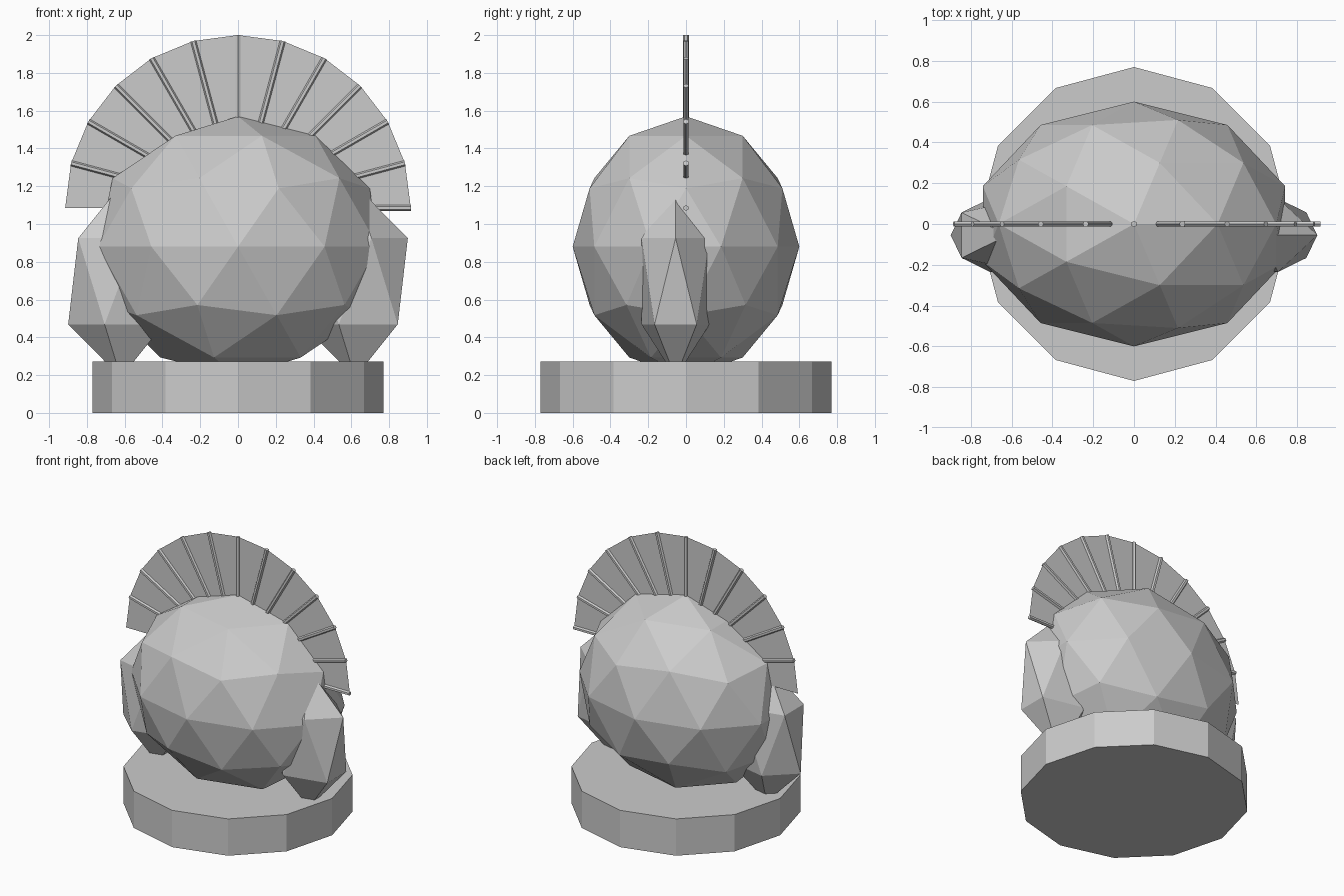
import bpy, bmesh, math
from mathutils import Vector, Matrix

if "Cube" in bpy.data.objects:
    bpy.data.objects.remove(bpy.data.objects["Cube"])

FAN_C = Vector((0, 0, 1.085))
R_IN, R_OUT, STEPS = 0.40, 0.915, 12


def add_object(name, bm):
    mesh = bpy.data.meshes.new(name)
    bm.to_mesh(mesh)
    bm.free()
    obj = bpy.data.objects.new(name, mesh)
    bpy.context.collection.objects.link(obj)
    return obj


def faceted_ball(name, level, loc, size):
    bm = bmesh.new()
    bmesh.ops.create_icosphere(bm, subdivisions=level, radius=1.0)
    bmesh.ops.scale(bm, vec=size, verts=bm.verts)
    bmesh.ops.translate(bm, vec=loc, verts=bm.verts)
    return add_object(name, bm)


# twelve-sided base
bm = bmesh.new()
bmesh.ops.create_cone(bm, cap_ends=True, segments=12, radius1=0.77, radius2=0.77,
                      depth=0.272, matrix=Matrix.Translation((0, 0, 0.136)))
add_object("base", bm)

# faceted body and the two side lobes
faceted_ball("body", 2, (0, 0, 0.88), (0.78, 0.60, 0.69))
for side, x in (("left", -0.62), ("right", 0.62)):
    faceted_ball(side + "_side_lobe", 1, (x, -0.055, 0.697), (0.312, 0.212, 0.51))


def ray(i):
    a = math.pi * i / STEPS
    return Vector((math.cos(a), 0, math.sin(a)))


# thin half-ring crest sheet
bm = bmesh.new()
rows = [[bm.verts.new(FAN_C + ray(i) * r) for r in (R_IN, R_OUT)]
        for i in range(STEPS + 1)]
for a, b in zip(rows, rows[1:]):
    bm.faces.new((a[0], a[1], b[1], b[0]))
add_object("crest_sheet", bm)

# crest ribs, one along the start of every panel
bm = bmesh.new()
for i in range(STEPS):
    d = ray(i)
    turn = d.to_track_quat('Z', 'Y').to_matrix().to_4x4()
    place = Matrix.Translation(FAN_C + d * (R_IN + R_OUT) / 2)
    bmesh.ops.create_cone(bm, cap_ends=True, segments=6, radius1=0.015,
                          radius2=0.015, depth=R_OUT - R_IN, matrix=place @ turn)
add_object("crest_ribs", bm)
